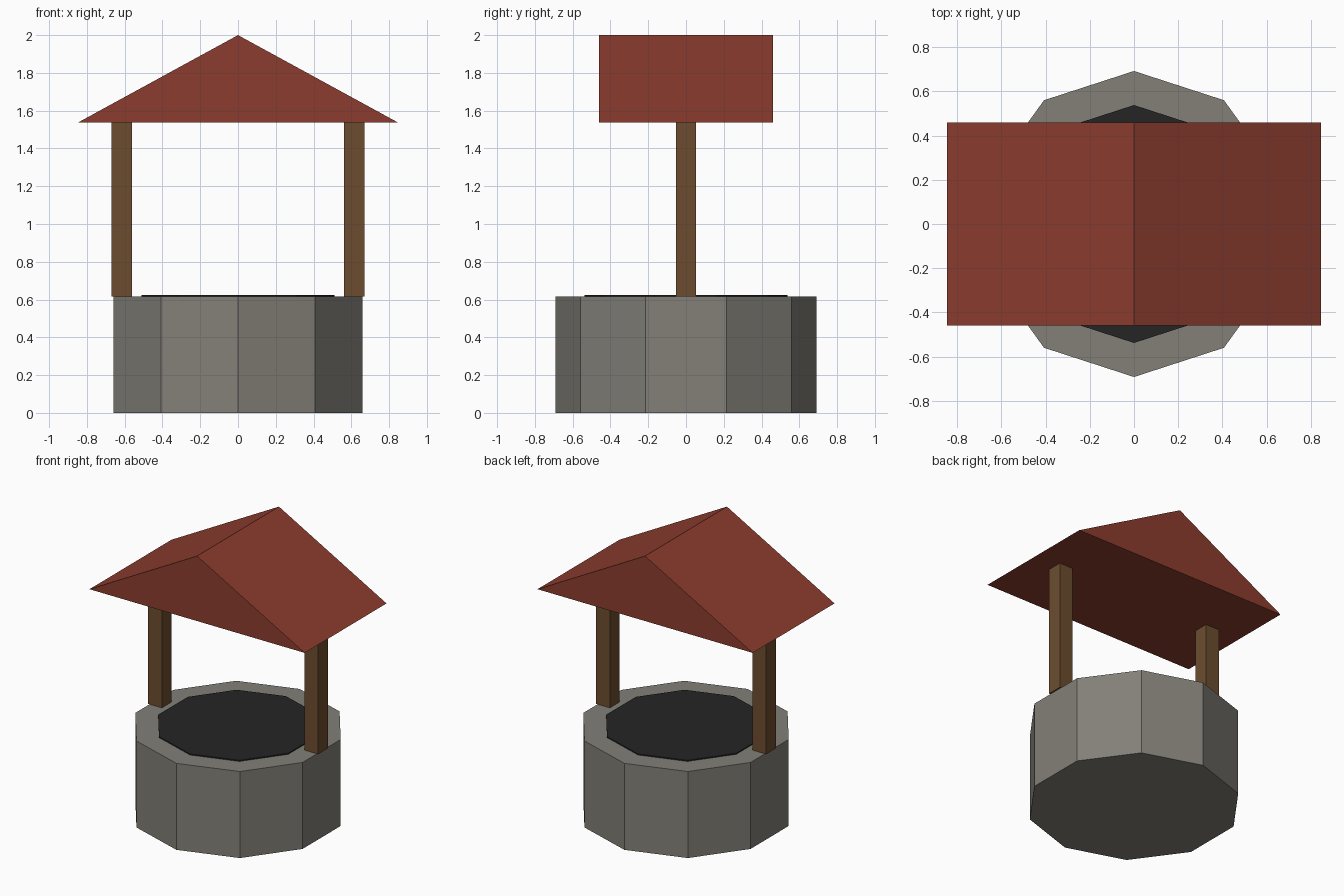
import bpy
import bmesh

cube = bpy.data.objects.get("Cube")
if cube:
    bpy.data.objects.remove(cube, do_unlink=True)


def material(name, rgb):
    """Flat material from linear red, green and blue."""
    mat = bpy.data.materials.new(name)
    mat.use_nodes = True
    mat.diffuse_color = (*rgb, 1)
    mat.node_tree.nodes["Principled BSDF"].inputs["Base Color"].default_value = (*rgb, 1)
    return mat


stone = material("grey stone", (0.225, 0.215, 0.185))
dark = material("dark shaft", (0.018, 0.018, 0.018))
wood = material("brown wood", (0.150, 0.073, 0.028))
tile = material("red tile", (0.265, 0.046, 0.028))

# Shared dimensions
wall_top = 0.615
eave = 1.538
ridge = 2.0


def finish(obj, name, mat):
    obj.name = obj.data.name = name
    obj.data.materials.append(mat)
    return obj


def drum(name, radius, bottom, top, mat):
    """Ten-sided upright prism with a corner towards the front and back."""
    bpy.ops.mesh.primitive_cylinder_add(
        vertices=10, radius=radius, depth=top - bottom,
        location=(0, 0, (bottom + top) / 2))
    return finish(bpy.context.object, name, mat)


def post(name, x, width, mat):
    bpy.ops.mesh.primitive_cube_add(size=1, location=(x, 0, (wall_top + eave) / 2))
    obj = bpy.context.object
    obj.scale = (width, width, eave - wall_top)
    bpy.ops.object.transform_apply(location=False, rotation=False, scale=True)
    return finish(obj, name, mat)


def gable_roof(name, half_width, half_depth, mat):
    """Solid triangular prism, extruded from its front gable."""
    bm = bmesh.new()
    profile = [(-half_width, eave), (half_width, eave), (0, ridge)]
    gable = bm.faces.new([bm.verts.new((x, -half_depth, z)) for x, z in profile])
    result = bmesh.ops.extrude_face_region(bm, geom=[gable], use_keep_orig=True)
    moved = [v for v in result["geom"] if isinstance(v, bmesh.types.BMVert)]
    bmesh.ops.translate(bm, verts=moved, vec=(0, 2 * half_depth, 0))
    bmesh.ops.recalc_face_normals(bm, faces=bm.faces[:])
    mesh = bpy.data.meshes.new(name)
    bm.to_mesh(mesh)
    bm.free()
    obj = bpy.data.objects.new(name, mesh)
    bpy.context.collection.objects.link(obj)
    return finish(obj, name, mat)


# Stone wall and the dark opening on top of it
drum("well_wall", 0.692, 0, wall_top, stone)
drum("well_opening", 0.538, wall_top - 0.008, wall_top + 0.008, dark)

# Two posts carrying the roof
for side, sign in (("left", 1), ("right", -1)):
    post(side + "_post", sign * 0.615, 0.107, wood)

gable_roof("roof", 0.846, 0.46, tile)
